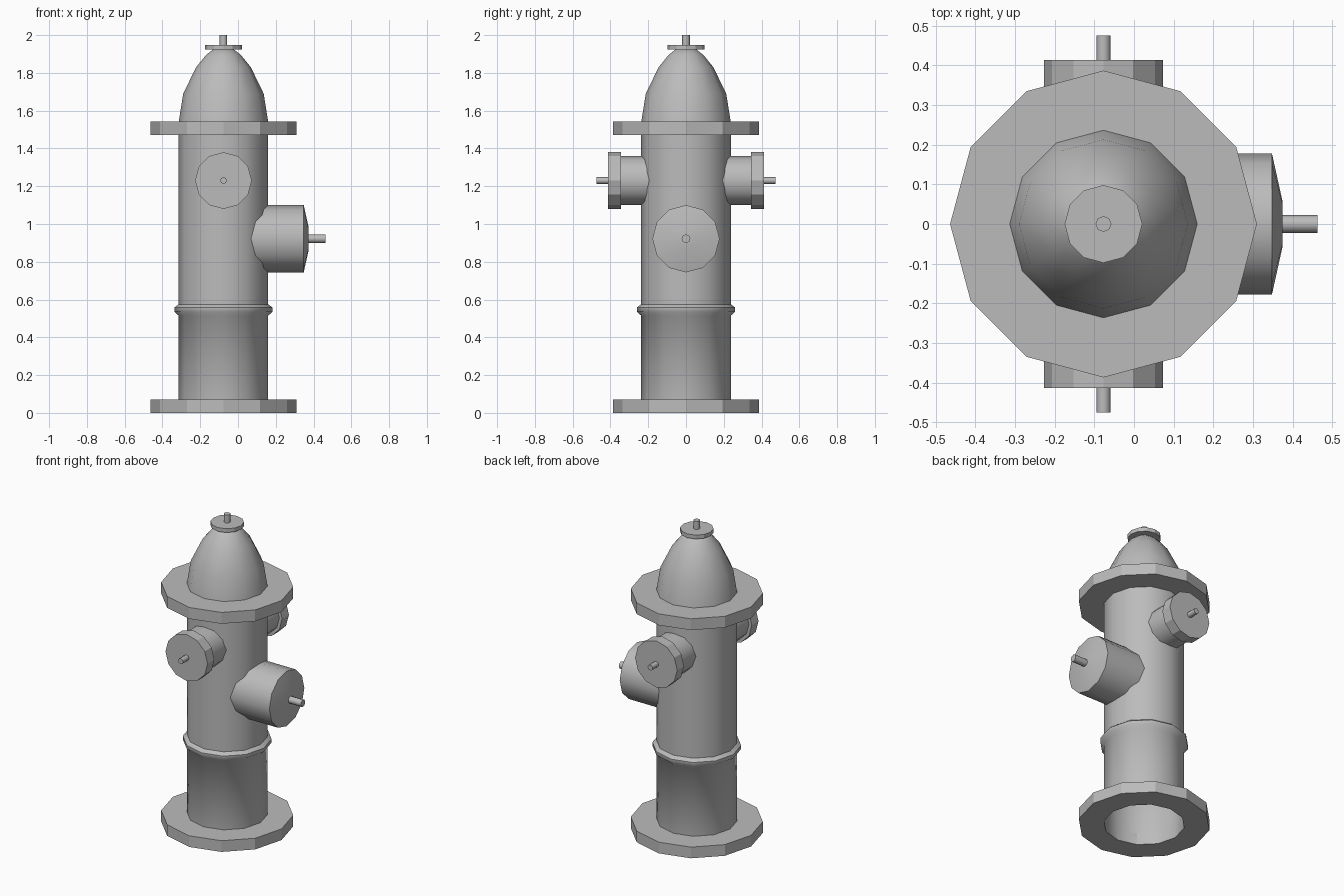
import bpy
import bmesh
import math
from mathutils import Matrix, Vector

cube = bpy.data.objects.get("Cube")
if cube:
    bpy.data.objects.remove(cube, do_unlink=True)

AXIS_X = -0.077   # centre line of the standing barrel

grey = bpy.data.materials.new("painted grey iron")
GREY = (0.5, 0.5, 0.5, 1)
grey.diffuse_color = GREY
grey.use_nodes = True
grey.node_tree.nodes["Principled BSDF"].inputs["Base Color"].default_value = GREY


def lathe(name, profile, origin, direction=(0, 0, 1), sides=12,
          smooth=None, start_cap=True, end_cap=True, closed=False):
    """Turn a (radius, distance) profile about a direction from an origin."""
    bm = bmesh.new()
    rings = []
    for r, d in profile:
        rings.append([bm.verts.new((r * math.cos(math.tau * i / sides),
                                    r * math.sin(math.tau * i / sides), d))
                      for i in range(sides)])
    pairs = list(zip(rings, rings[1:]))
    if closed:
        pairs.append((rings[-1], rings[0]))
    for a, b in pairs:
        for i in range(sides):
            j = (i + 1) % sides
            bm.faces.new((a[i], a[j], b[j], b[i]))
    if start_cap and not closed:
        bm.faces.new(rings[0][::-1])
    if end_cap and not closed:
        bm.faces.new(rings[-1])
    turn = Vector((0, 0, 1)).rotation_difference(Vector(direction))
    bm.transform(Matrix.Translation(origin) @ turn.to_matrix().to_4x4())
    mesh = bpy.data.meshes.new(name)
    bm.to_mesh(mesh)
    bm.free()
    mesh.materials.append(grey)
    obj = bpy.data.objects.new(name, mesh)
    bpy.context.collection.objects.link(obj)
    if smooth:
        bpy.ops.object.select_all(action='DESELECT')
        obj.select_set(True)
        bpy.context.view_layer.objects.active = obj
        bpy.ops.object.shade_smooth_by_angle(angle=math.radians(smooth))
    return obj


base = (AXIS_X, 0, 0)

# Barrel: open underneath, with a raised band
lathe("barrel", [(0.237, 0), (0.237, 0.515), (0.26, 0.535), (0.26, 0.558),
                 (0.237, 0.575), (0.237, 1.5)],
      base, smooth=50, start_cap=False, end_cap=False)

# Flanges: an open ring at the foot and a plate under the bonnet
lathe("base_flange", [(0.237, 0), (0.387, 0), (0.387, 0.072), (0.237, 0.072)],
      base, closed=True)
lathe("top_flange", [(0.387, 1.47), (0.387, 1.543)], base)

# Domed bonnet with its cap and stem
lathe("bonnet", [(0.237, 1.54), (0.213, 1.69), (0.145, 1.83),
                 (0.092, 1.895), (0.05, 1.928)],
      base, smooth=40, start_cap=False)
lathe("bonnet_cap", [(0.098, 1.923), (0.098, 1.948)], base)
lathe("bonnet_stem", [(0.02, 1.94), (0.02, 2.0)], base, sides=8, smooth=50)

# Matching hose outlets at the front and back
for side, sign in (("front", -1), ("back", 1)):
    centre, out = (AXIS_X, 0, 1.23), (0, sign, 0)
    lathe(side + "_outlet_neck", [(0.13, 0.15), (0.13, 0.35)], centre, out, smooth=40)
    lathe(side + "_outlet_cap", [(0.15, 0.345), (0.15, 0.414)], centre, out)
    lathe(side + "_outlet_stem", [(0.018, 0.4), (0.018, 0.475)], centre, out,
          sides=8, smooth=50)

# Large pumper outlet on the left side
centre, out = (0, 0, 0.922), (1, 0, 0)
lathe("left_outlet", [(0.178, 0.03), (0.178, 0.348), (0.06, 0.374)],
      centre, out, smooth=40)
lathe("left_outlet_stem", [(0.023, 0.36), (0.023, 0.463)], centre, out,
      sides=8, smooth=50)
